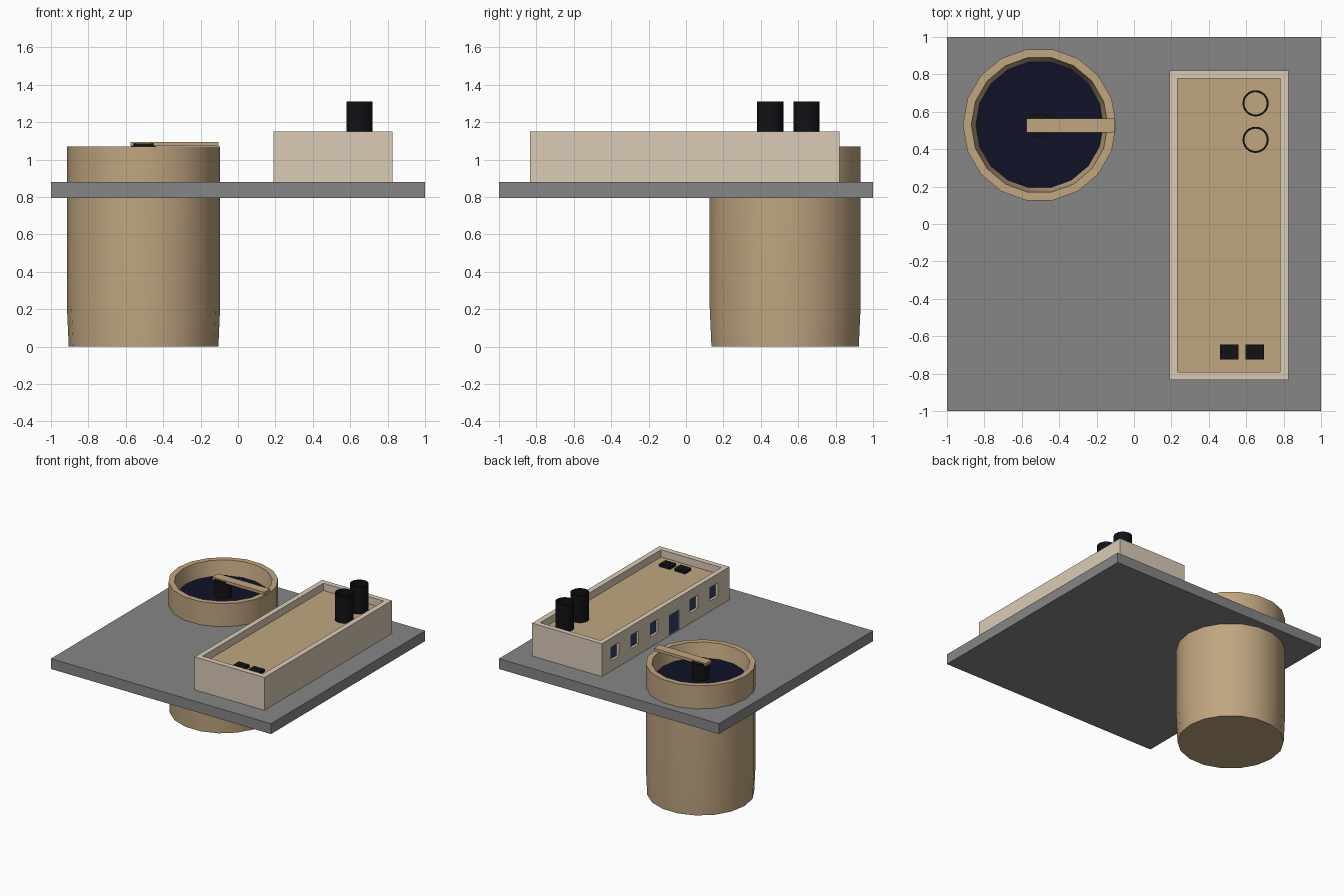
import bpy, bmesh, math
from mathutils import Matrix, Vector

if "Cube" in bpy.data.objects:
    bpy.data.objects.remove(bpy.data.objects["Cube"])


def material(name, rgb):
    m = bpy.data.materials.new(name)
    m.diffuse_color = (*rgb, 1)
    m.use_nodes = True
    m.node_tree.nodes["Principled BSDF"].inputs["Base Color"].default_value = m.diffuse_color
    return m


TAN = material("tan", (0.53, 0.38, 0.22))
CREAM = material("cream", (0.71, 0.60, 0.47))
BLACK = material("black", (0.006, 0.006, 0.008))
WATER = material("dark_water", (0.005, 0.006, 0.022))
GLASS = material("blue_glass", (0.025, 0.05, 0.15))
GREY = material("grey", (0.24, 0.24, 0.24))


def finish(name, bm, mat, smooth=False):
    bmesh.ops.recalc_face_normals(bm, faces=bm.faces)
    mesh = bpy.data.meshes.new(name)
    bm.to_mesh(mesh)
    bm.free()
    ob = bpy.data.objects.new(name, mesh)
    bpy.context.collection.objects.link(ob)
    if mat:
        mesh.materials.append(mat)
    bpy.ops.object.select_all(action='DESELECT')
    ob.select_set(True)
    bpy.context.view_layer.objects.active = ob
    if smooth:
        bpy.ops.object.shade_smooth_by_angle(angle=math.radians(35))
    return ob


def boxes(name, spans, mat=None):
    """Boxes given as (x0, x1, y0, y1, z0, z1), in one object."""
    bm = bmesh.new()
    for x0, x1, y0, y1, z0, z1 in spans:
        centre = Vector((x0 + x1, y0 + y1, z0 + z1)) / 2
        bmesh.ops.create_cube(bm, size=1, matrix=Matrix.Translation(centre)
                              @ Matrix.Diagonal((x1 - x0, y1 - y0, z1 - z0, 1)))
    return finish(name, bm, mat)


def lathe(name, profile, x, y, sides, mat, closed=False):
    """Revolve an (r, z) profile about a vertical axis at x, y."""
    bm = bmesh.new()
    verts = [bm.verts.new((x + r, y, z)) for r, z in profile]
    edges = [bm.edges.new(p) for p in zip(verts, verts[1:])]
    if closed:
        edges.append(bm.edges.new((verts[-1], verts[0])))
    bmesh.ops.spin(bm, geom=verts + edges, cent=(x, y, 0), axis=(0, 0, 1),
                   angle=math.tau, steps=sides, use_duplicate=False)
    bmesh.ops.remove_doubles(bm, verts=bm.verts, dist=1e-4)
    return finish(name, bm, mat, smooth=True)


# Ground slab
boxes("ground_slab", [(-1, 1, -1, 1, 0.795, 0.88)], GREY)

# Sunken round tank with water, centre pillar and arm
TX, TY = -0.505, 0.53
lathe("tank", [(0, 0), (0.40, 0), (0.41, 0.22), (0.41, 1.07), (0.365, 1.07),
               (0.34, 0.94), (0, 0.94)], TX, TY, 18, TAN)
lathe("water", [(0, 0.945), (0.341, 0.945), (0.341, 0.95), (0, 0.95)], TX, TY, 18, WATER)
lathe("tank_pillar", [(0, 0.94), (0.067, 0.94), (0.067, 1.085), (0, 1.085)], TX, TY, 18, BLACK)
boxes("tank_arm", [(-0.575, -0.105, 0.49, 0.565, 1.072, 1.095)], TAN)

# Building: block with a roof pocket and window recesses cut out
X0, ROOF = 0.19, 1.09
windows = [(y - 0.05, y + 0.05, 0.965, 1.075) for y in (0.65, 0.395, 0.14, -0.375, -0.635)]
door = (-0.18, -0.05, 0.885, 1.05)
openings = windows + [door]
walls = boxes("building_walls", [(X0, 0.825, -0.835, 0.82, 0.88, 1.15)], CREAM)
cutter = boxes("recess_cutter",
               [(0.232, 0.78, -0.79, 0.778, ROOF - 0.01, 1.25)]
               + [(X0 - 0.05, X0 + 0.03, *o) for o in openings])
cutter.hide_render = True
mod = walls.modifiers.new("recesses", 'BOOLEAN')
mod.operation = 'DIFFERENCE'
mod.solver = 'EXACT'
mod.object = cutter
bpy.context.view_layer.objects.active = walls
bpy.ops.object.modifier_apply(modifier=mod.name)
bpy.data.objects.remove(cutter)
boxes("roof", [(0.232, 0.78, -0.79, 0.778, ROOF - 0.01, ROOF)], TAN)

# Window panes and door
boxes("window_panes", [(X0 + 0.02, X0 + 0.03, *w) for w in windows], GLASS)
boxes("door", [(X0 + 0.005, X0 + 0.03, *door)], GLASS)

# Open roof chimneys
for i, y in enumerate((0.45, 0.645)):
    lathe(f"chimney_{i + 1}", [(0.07, ROOF), (0.07, 1.31), (0.06, 1.31), (0.06, ROOF)],
          0.65, y, 24, BLACK, closed=True)

# Roof vents
for i, x in enumerate((0.46, 0.597)):
    boxes(f"roof_vent_{i + 1}", [(x, x + 0.098, -0.725, -0.645, ROOF, 1.112)], BLACK)
